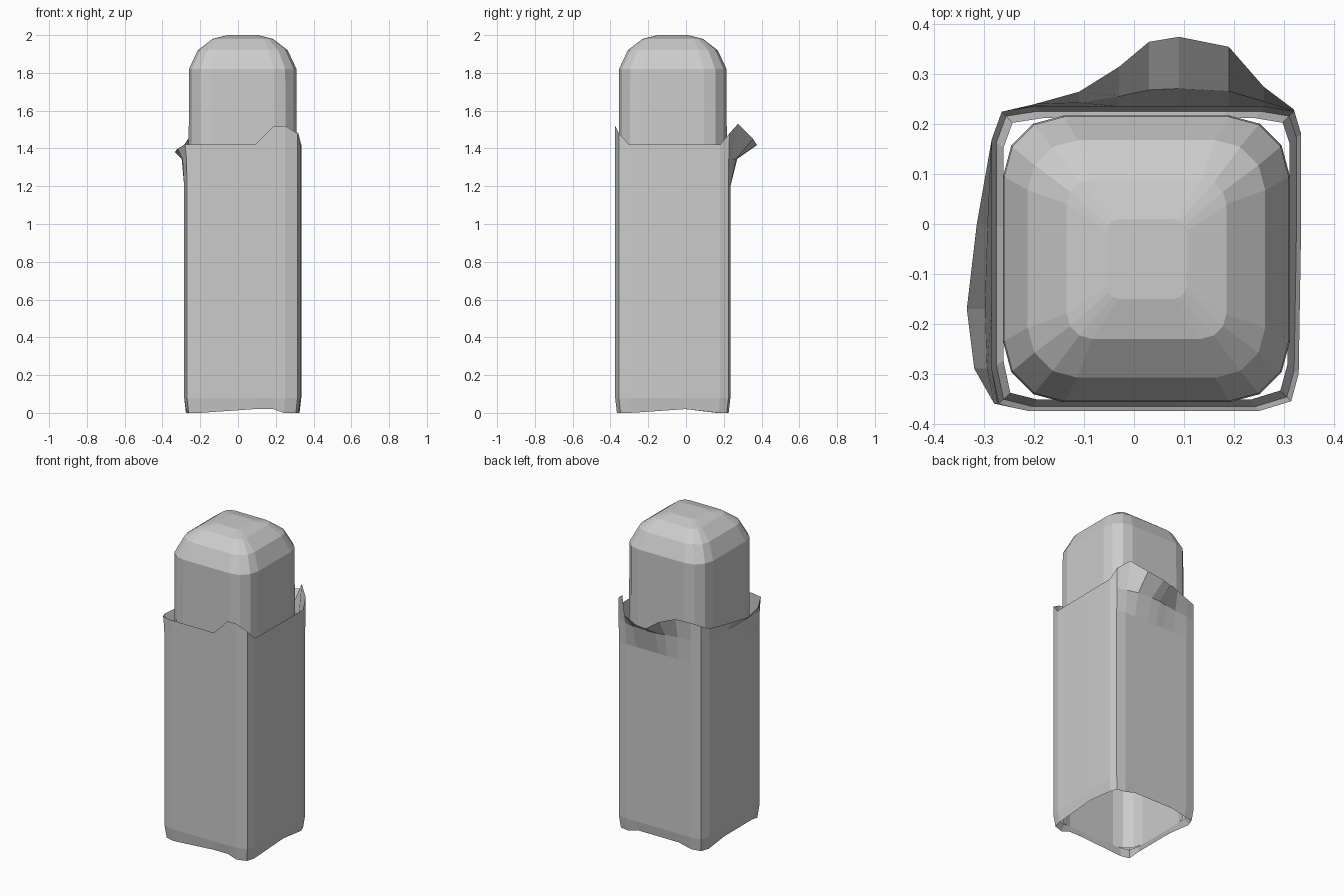
import bpy, bmesh
from math import cos, sin, pi

default_cube = bpy.data.objects.get("Cube")
if default_cube:
    bpy.data.objects.remove(default_cube, do_unlink=True)

GREY = (0.6, 0.6, 0.6, 1)
CX, CY = 0.025, -0.07

grey = bpy.data.materials.new("plain_grey")
grey.use_nodes = True
grey.diffuse_color = GREY
grey.node_tree.nodes["Principled BSDF"].inputs["Base Color"].default_value = GREY


def loft(name, rings, cap_top=False):
    """Join successive rings of points with quads, flat shaded."""
    bm = bmesh.new()
    rows = [[bm.verts.new(p) for p in ring] for ring in rings]
    for low, high in zip(rows, rows[1:]):
        for i in range(len(low)):
            j = (i + 1) % len(low)
            bm.faces.new((low[i], low[j], high[j], high[i]))
    if cap_top:
        bm.faces.new(rows[-1])
    mesh = bpy.data.meshes.new(name)
    bm.to_mesh(mesh)
    bm.free()
    mesh.materials.append(grey)
    obj = bpy.data.objects.new(name, mesh)
    bpy.context.collection.objects.link(obj)
    return obj


def rounded_square(half, radius, z, steps=3):
    """Ring of points round a square with rounded corners."""
    ring = []
    for corner in range(4):
        mid = pi / 4 + corner * pi / 2
        sx = 1 if cos(mid) > 0 else -1
        sy = 1 if sin(mid) > 0 else -1
        for k in range(steps + 1):
            a = corner * pi / 2 + k * pi / 2 / steps
            ring.append((CX + sx * (half - radius) + radius * cos(a),
                         CY + sy * (half - radius) + radius * sin(a), z))
    return ring


# Bar: hollow rounded column with a stepped dome on top
bar_sections = [(0.285, 0.12, 0.04), (0.287, 0.12, 1.0), (0.285, 0.12, 1.82),
                (0.238, 0.1, 1.92), (0.16, 0.05, 1.98), (0.08, 0.025, 2.0)]
loft("bar", [rounded_square(*s) for s in bar_sections], cap_top=True)

# Wrapper outline: x, y, outward flare of the torn edge, height of the torn edge
outline = [
    # front
    (-0.27, -0.36, 0.01, 1.42), (-0.21, -0.375, 0, 1.42), (0.09, -0.375, 0, 1.42),
    (0.19, -0.375, 0, 1.52), (0.25, -0.375, 0, 1.52), (0.315, -0.355, 0, 1.48),
    # left side
    (0.33, -0.3, 0, 1.42), (0.335, 0, 0, 1.42), (0.335, 0.18, 0, 1.42),
    # back with the peeled flap
    (0.32, 0.225, 0.005, 1.48), (0.26, 0.235, 0.04, 1.53), (0.19, 0.235, 0.12, 1.45),
    (0.09, 0.235, 0.14, 1.42), (0.03, 0.235, 0.13, 1.41), (-0.03, 0.235, 0.08, 1.45),
    (-0.11, 0.235, 0.03, 1.47), (-0.2, 0.235, 0.005, 1.46),
    # right side with the smaller peel
    (-0.265, 0.225, 0, 1.45), (-0.285, 0.17, 0, 1.42), (-0.285, 0, 0.03, 1.4),
    (-0.285, -0.17, 0.05, 1.38), (-0.285, -0.29, 0.035, 1.4),
]


def base_ring(scale, z, sag=0.0):
    """Outline scaled about the centre, with the corners dropped by sag."""
    return [(CX + (x - CX) * scale, CY + (y - CY) * scale,
             z - (sag if min(abs(x - CX), abs(y - CY)) > 0.22 else 0))
            for x, y, _, _ in outline]


def flared_ring(amount, z=None):
    """Outline pushed outward at the back and right side."""
    ring = []
    for x, y, flare, top in outline:
        push = flare * amount
        at_back = y > 0.2
        ring.append((x if at_back else x - push, y + push if at_back else y,
                     top if z is None else z))
    return ring


# Wrapper: thin sleeve with a folded-in foot and a torn upper edge
loft("wrapper", [
    base_ring(0.925, 0.045), base_ring(0.97, 0.02, 0.02), base_ring(1.0, 0.08),
    flared_ring(0, 1.2), flared_ring(0.26, 1.345), flared_ring(1),
])
